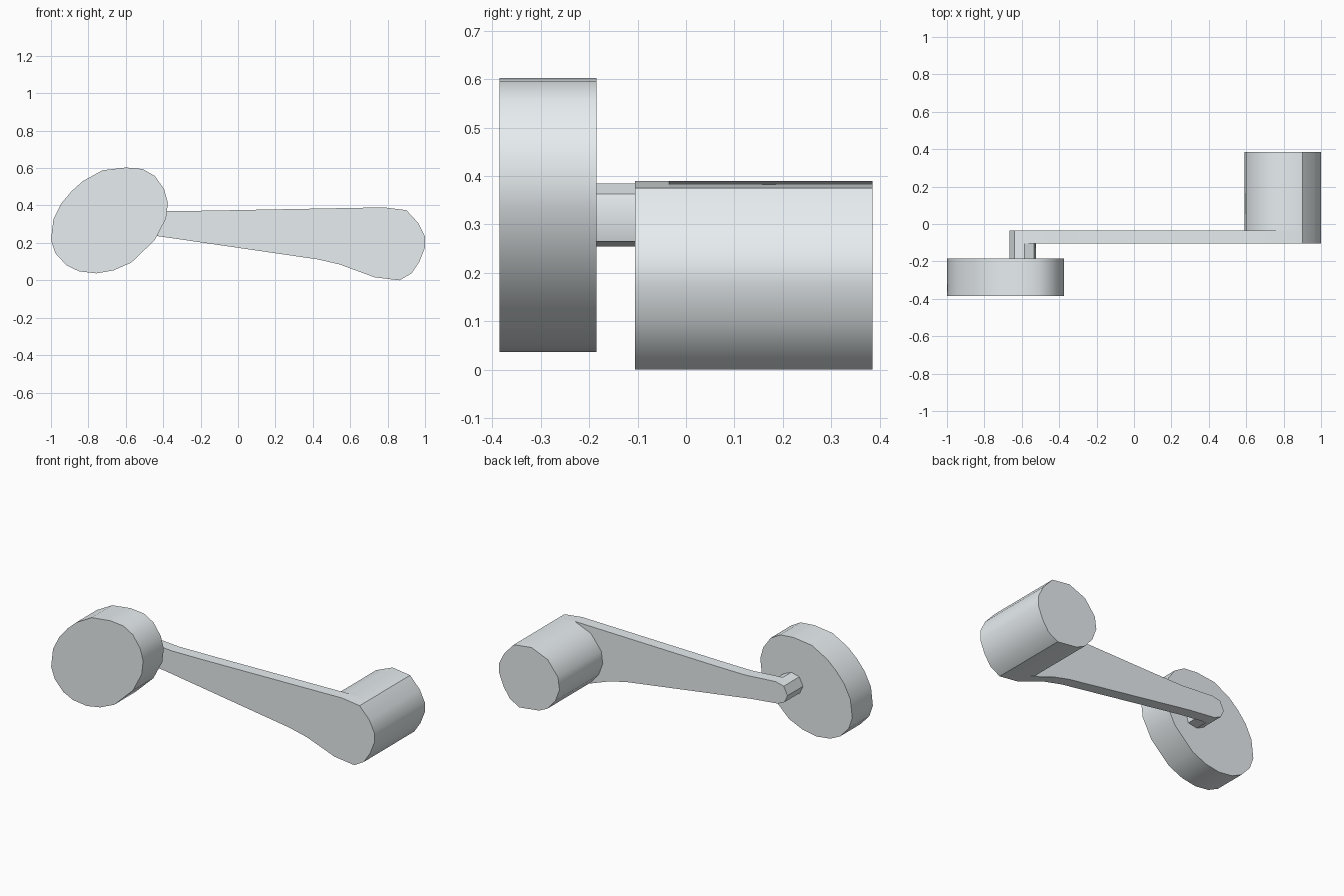
import bpy, bmesh, math

if "Cube" in bpy.data.objects:
    bpy.data.objects.remove(bpy.data.objects["Cube"])

# Pale cool grey
pale = bpy.data.materials.new("pale_grey")
pale.diffuse_color = (.80, .85, .87, 1)
pale.use_nodes = True
pale.node_tree.nodes["Principled BSDF"].inputs["Base Color"].default_value = pale.diffuse_color


def extrude_profile(name, pts, y0, y1):
    """Solid made from an XZ outline pulled along Y."""
    bm = bmesh.new()
    face = bm.faces.new([bm.verts.new((x, y0, z)) for x, z in pts])
    ret = bmesh.ops.extrude_face_region(bm, geom=[face], use_keep_orig=True)
    verts = [v for v in ret["geom"] if isinstance(v, bmesh.types.BMVert)]
    bmesh.ops.translate(bm, verts=verts, vec=(0, y1 - y0, 0))
    bmesh.ops.recalc_face_normals(bm, faces=bm.faces[:])
    mesh = bpy.data.meshes.new(name)
    bm.to_mesh(mesh)
    bm.free()
    mesh.materials.append(pale)
    ob = bpy.data.objects.new(name, mesh)
    bpy.context.collection.objects.link(ob)
    bpy.ops.object.select_all(action="DESELECT")
    ob.select_set(True)
    bpy.context.view_layer.objects.active = ob
    bpy.ops.object.shade_smooth_by_angle(angle=math.radians(35))
    return ob


# Shared outlines: outer rim of the grip and rounded tip of the arm
grip_rim = [(.78, .39), (.90, .375), (.965, .305), (1, .235), (1, .176),
            (.97, .10), (.928, .037), (.863, .0), (.73, .016)]
tip = [(-.60, .254), (-.645, .275), (-.665, .32), (-.64, .372), (-.585, .385)]

# Flat tapering arm, including the wide end under the grip
extrude_profile("arm", grip_rim + [(.543, .085), (.425, .112), (-.42, .235)]
                + tip + [(-.375, .37), (-.18, .372)], -.105, -.035)

# Long grip standing behind the wide end of the arm
extrude_profile("grip", grip_rim + [(.672, .043), (.618, .105), (.59, .18),
                                    (.60, .255), (.67, .345)], -.035, .385)

# Short pin joining the arm tip and the disc
extrude_profile("pin", tip + [(-.535, .363), (-.525, .315), (-.54, .265)],
                -.185, -.105)

# Slanted oval disc
disc = [(-.60, .603), (-.51, .595), (-.445, .558), (-.395, .487),
        (-.375, .415), (-.385, .33), (-.445, .215), (-.57, .095),
        (-.665, .053), (-.757, .037), (-.85, .048), (-.917, .08),
        (-.976, .144), (-1, .214), (-.987, .326), (-.944, .412),
        (-.89, .476), (-.83, .53), (-.725, .588)]
extrude_profile("disc", disc, -.385, -.185)
